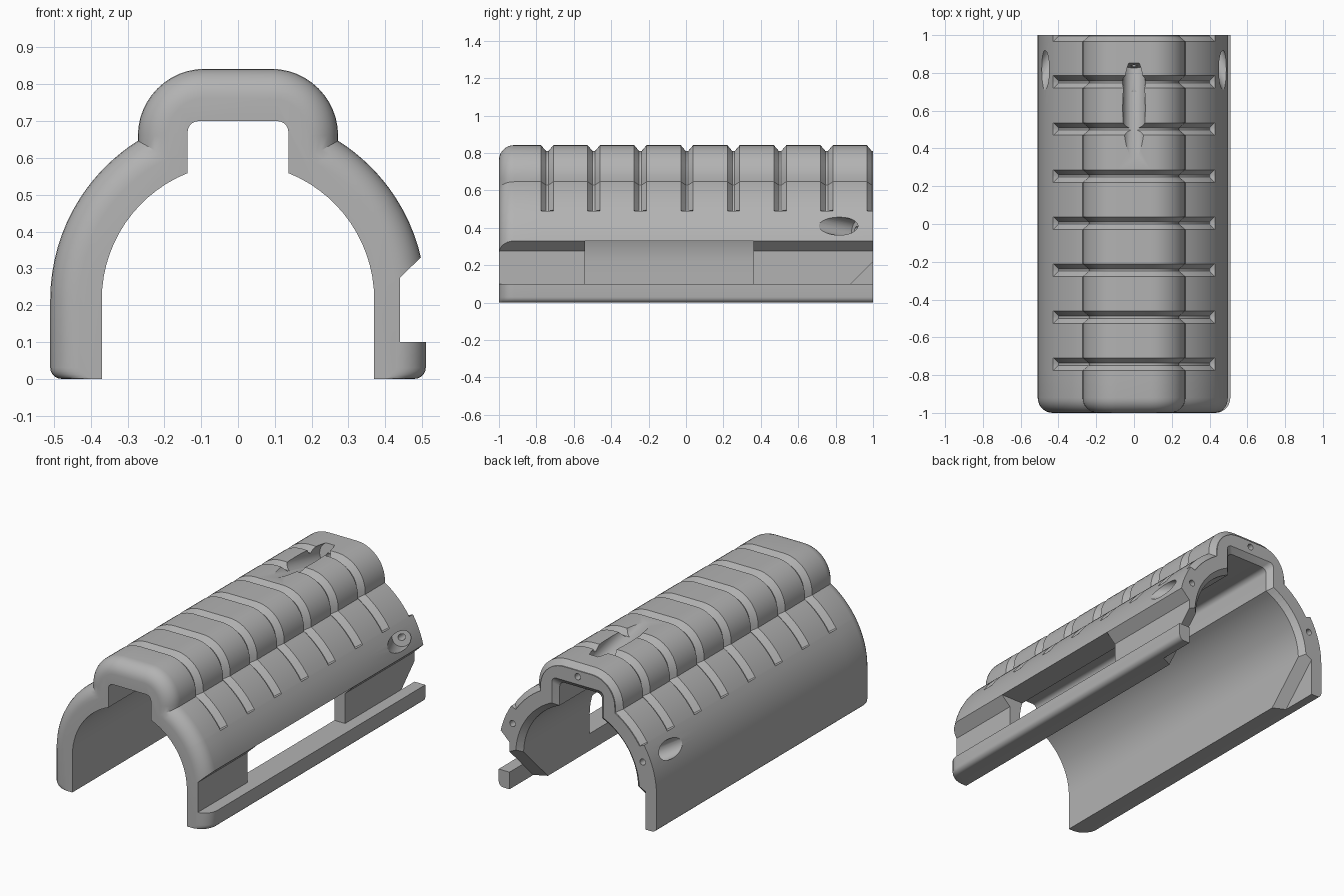
import bpy, bmesh
from math import sin, cos, acos, radians, pi
from mathutils import Vector

cube = bpy.data.objects.get("Cube")
if cube:
    bpy.data.objects.remove(cube)

grey = bpy.data.materials.new("plain grey")
grey.use_nodes = True
grey.diffuse_color = (0.45, 0.45, 0.45, 1)
grey.node_tree.nodes["Principled BSDF"].inputs["Base Color"].default_value = (0.45, 0.45, 0.45, 1)

AXIS_Z = 0.215          # height of the arch centre
OUTER, INNER = 0.51, 0.37


def arc(cx, cz, r, a0, a1, n):
    steps = [a0 + (a1 - a0) * i / n for i in range(n + 1)]
    return [(cx + r * cos(a), cz + r * sin(a)) for a in steps]


def mirrored(half):
    """Right half, bottom to top, then the left half back down."""
    return half + [(-x, z) for x, z in reversed(half)]


def outer_line(inset, groove):
    r, foot, low = OUTER - inset, 0.03, radians(32.6)
    pts = arc(r - foot, foot, foot, -pi / 2, 0, 5)
    pts += arc(0, AXIS_Z, r, 0, low, 8)
    r -= groove
    side = 0.272 - inset - groove
    pts += arc(0, AXIS_Z, r, low + 0.012, acos(side / r), 8)
    pts += arc(0.09, 0.66, side - 0.09, 0, pi / 2, 12)
    return mirrored(pts)


def inner_line(grow, bottom=0.0):
    r, side = INNER + grow, 0.137 + grow
    pts = [(r, bottom)] + arc(0, AXIS_Z, r, 0, acos(side / r), 14)
    pts += arc(side - 0.03, 0.67 + grow, 0.03, 0, pi / 2, 5)
    return mirrored(pts)


def loft(name, rings):
    """Closed solid through rings of equal point count."""
    bm = bmesh.new()
    rows = [[bm.verts.new(p) for p in ring] for ring in rings]
    n = len(rows[0])
    for a, b in zip(rows, rows[1:]):
        for i in range(n):
            j = (i + 1) % n
            bm.faces.new((a[i], a[j], b[j], b[i]))
    bm.faces.new(rows[0])
    bm.faces.new(rows[-1])
    bmesh.ops.recalc_face_normals(bm, faces=bm.faces)
    mesh = bpy.data.meshes.new(name)
    bm.to_mesh(mesh)
    bm.free()
    obj = bpy.data.objects.new(name, mesh)
    bpy.context.collection.objects.link(obj)
    return obj


def along_y(points, y):
    return [(x, y, z) for x, z in points]


def drill(name, end, direction, radius, length):
    """Cylinder starting at end and running along direction."""
    d = Vector(direction).normalized()
    bpy.ops.mesh.primitive_cylinder_add(
        vertices=32, radius=radius, depth=length,
        location=Vector(end) + d * length / 2,
        rotation=d.to_track_quat("Z", "Y").to_euler())
    obj = bpy.context.object
    obj.name = name
    return obj


# Arched shell with raised spine, rounded front edge and cross grooves
stations = []
for i in range(8):
    a = i * pi / 14
    stations.append((-1 + 0.08 * (1 - cos(a)), 0.08 * (1 - sin(a)), 0))
for i in range(7):
    c = -0.742 + i * 0.249
    stations += [(c - 0.033, 0, 0), (c - 0.006, 0, 0.032),
                 (c + 0.006, 0, 0.032), (c + 0.033, 0, 0)]
stations += [(0.967, 0, 0), (0.994, 0, 0.032), (1.0, 0, 0.032)]
rings = [along_y(outer_line(e, g) + inner_line(0)[::-1], y) for y, e, g in stations]
shell = loft("handguard_shell", rings)
shell.data.materials.append(grey)

cutters = []

# Side channel with a sloping upper lip, and the long window in it
channel = [(0.44, 0.1), (0.7, 0.1), (0.7, 0.526), (0.44, 0.275)]
cutters.append(loft("channel_cutter", [along_y(channel, y) for y in (-1.2, 1.2)]))
window = [(0.2, 0.1), (0.7, 0.1), (0.7, 0.33), (0.2, 0.33)]
cutters.append(loft("window_cutter", [along_y(window, y) for y in (-0.54, 0.36)]))

# Slanted relief inside both rear lower corners
wedge = [(0.68, -0.1), (1.1, -0.1), (1.1, 0.32)]
cutters.append(loft("corner_cutter", [
    [(x, y - shift, z) for y, z in wedge]
    for x, shift in ((-0.44, 0), (-0.36, 0.04), (0.36, 0.04), (0.44, 0))]))

# Bevel around the rear inner edge
cutters.append(loft("rear_bevel_cutter", [
    along_y(inner_line(g, -0.1), y) for y, g in ((0.965, -0.005), (1.01, 0.04))]))

# Screw pockets and their through holes: one on the spine, one on each side
cutters.append(drill("spine_pocket", (0, 0.84, 0.79), (0, -1, 0.23), 0.06, 0.9))
cutters.append(drill("spine_hole", (0, 0.7, 0.775), (0, 1, 0), 0.018, 0.5))
tilt = radians(22.5)
for s in (-1, 1):
    out = Vector((s * cos(tilt), 0, sin(tilt)))
    base = out * 0.455 + Vector((0, 0.91, AXIS_Z))
    cutters.append(drill("side_pocket", base, out * 0.5 + Vector((0, -0.87, 0)), 0.052, 0.5))
    cutters.append(drill("side_hole", base - Vector((0, 0.04, 0)), (0, 1, 0), 0.018, 0.4))

# Cut everything and shade
bpy.ops.object.select_all(action="DESELECT")
bpy.context.view_layer.objects.active = shell
shell.select_set(True)
for cutter in cutters:
    cutter.hide_render = True
    mod = shell.modifiers.new(cutter.name, "BOOLEAN")
    mod.operation, mod.solver, mod.object = "DIFFERENCE", "EXACT", cutter
    bpy.ops.object.modifier_apply(modifier=mod.name)
    bpy.data.objects.remove(cutter)
bpy.ops.object.shade_smooth_by_angle(angle=radians(25))
